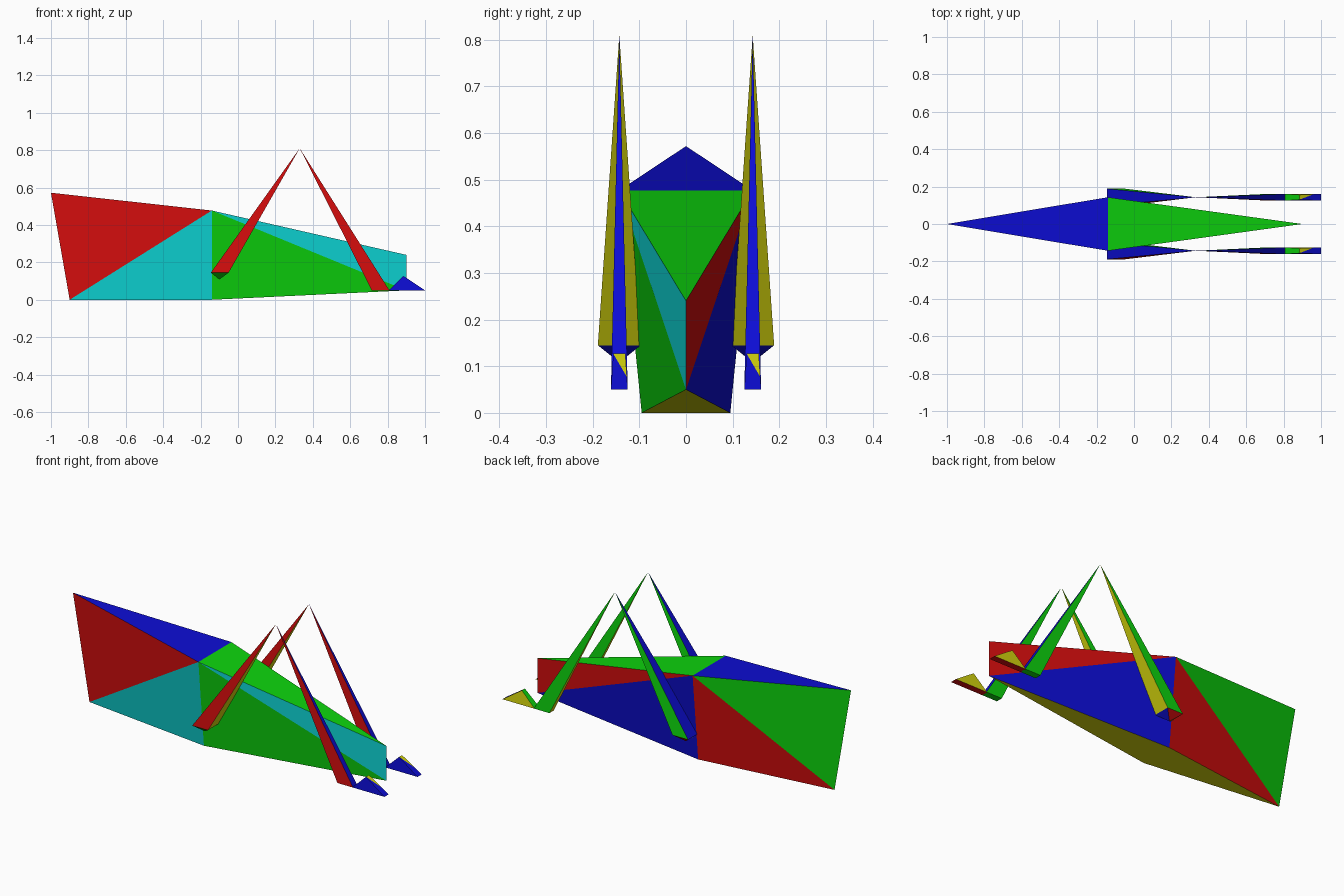
import bpy, bmesh

if "Cube" in bpy.data.objects:
    bpy.data.objects.remove(bpy.data.objects["Cube"], do_unlink=True)

# Flat colours
HI, LO = 0.66, 0.004
COLOURS = {
    "red": (HI, LO, LO), "green": (LO, HI, LO), "blue": (LO, LO, HI),
    "cyan": (LO, HI, HI), "yellow": (HI, HI, LO),
}
mats = {}
for name, rgb in COLOURS.items():
    m = bpy.data.materials.new(name)
    m.use_nodes = True
    m.diffuse_color = (*rgb, 1)
    bsdf = m.node_tree.nodes["Principled BSDF"]
    bsdf.inputs["Base Color"].default_value = (*rgb, 1)
    mats[name] = m
ORDER = list(COLOURS)


def build(name, points, faces):
    """Make a flat-shaded part from named points and (corner names, colour) faces."""
    bm = bmesh.new()
    v = {k: bm.verts.new(p) for k, p in points.items()}
    for corners, colour in faces:
        f = bm.faces.new([v[c] for c in corners.split()])
        f.material_index = ORDER.index(colour)
    bmesh.ops.recalc_face_normals(bm, faces=bm.faces[:])
    me = bpy.data.meshes.new(name)
    bm.to_mesh(me)
    bm.free()
    for c in ORDER:
        me.materials.append(mats[c])
    ob = bpy.data.objects.new(name, me)
    bpy.context.collection.objects.link(ob)
    return ob


def base(x0, x1, y, half, z):
    """Four base corners: a, b on the front side, c, d on the back side."""
    return {"a": (x0, y - half, z), "b": (x1, y - half, z),
            "c": (x1, y + half, z), "d": (x0, y + half, z)}


# Faceted body tapering to an edge at both ends
X = -0.14
build("body", {
    "nt": (-1, 0, 0.572), "nb": (-0.9, 0, 0),
    "rt": (0.9, 0, 0.24), "rb": (0.9, 0, 0.05),
    "ft": (X, -0.143, 0.477), "fb": (X, -0.095, 0),
    "bt": (X, 0.143, 0.477), "bb": (X, 0.095, 0),
}, [
    ("nt nb ft", "red"), ("nb fb ft", "cyan"), ("ft fb rb", "green"), ("ft rb rt", "cyan"),
    ("nt bt nb", "green"), ("nb bt bb", "red"), ("bt rb bb", "blue"), ("bt rt rb", "red"),
    ("nt ft bt", "blue"), ("ft rt bt", "green"),
    ("nb bb fb", "yellow"), ("fb bb rb", "yellow"),
])

# Legs: the same set on each side of the body
for side, y in (("front", -0.143), ("back", 0.143)):
    apex = (0.33, y, 0.81)

    # Nose-side spike with a pointed underside
    build(f"{side}_nose_leg",
          {**base(-0.145, -0.05, y, 0.046, 0.145), "top": apex, "tip": (-0.1, y, 0.108)},
          [("a b top", "red"), ("b c top", "yellow"), ("c d top", "green"), ("d a top", "blue"),
           ("a b tip", "green"), ("b c tip", "blue"), ("c d tip", "red"), ("d a tip", "yellow")])

    # Tail-side spike
    build(f"{side}_tail_leg",
          {**base(0.715, 0.81, y, 0.018, 0.05), "top": apex},
          [("a b top", "red"), ("b c top", "blue"), ("c d top", "green"), ("d a top", "yellow"),
           ("a b c d", "green")])

    # Small wedge foot with a yellow patch on its outer slope
    build(f"{side}_foot",
          {**base(0.805, 1.0, y, 0.018, 0.05),
           "p": (0.885, y - 0.013, 0.127), "q": (0.885, y + 0.013, 0.127),
           "m": (0.96, y + 0.0163, 0.0768)},
          [("a b p", "blue"), ("c d q m", "yellow"), ("d a p q", "green"),
           ("p m q", "yellow"), ("p b c m", "blue"), ("a b c d", "red")])
